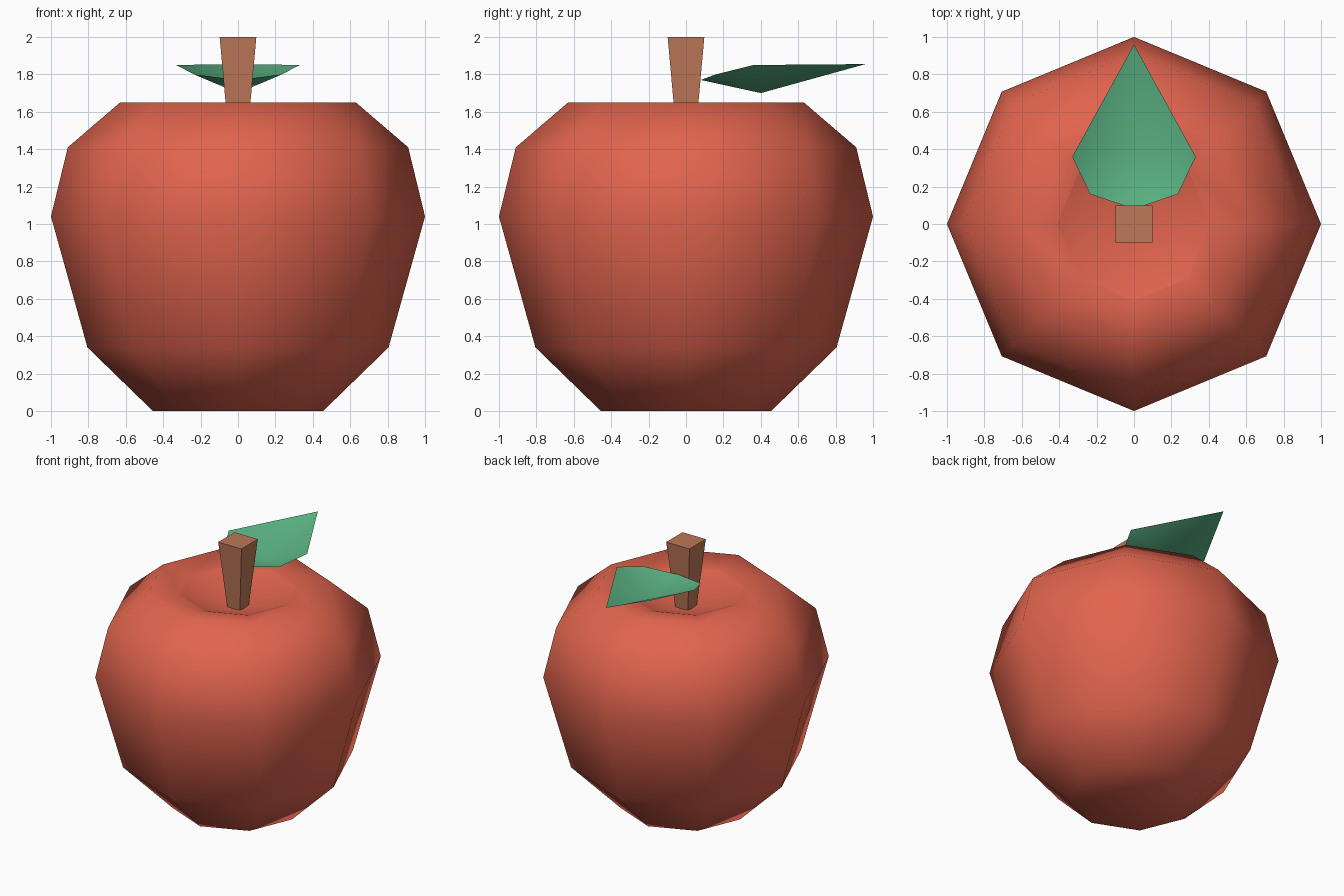
import bpy, math

if "Cube" in bpy.data.objects:
    bpy.data.objects.remove(bpy.data.objects["Cube"])

def material(name, rgb):
    m = bpy.data.materials.new(name)
    m.diffuse_color = (*rgb, 1)
    m.use_nodes = True
    m.node_tree.nodes["Principled BSDF"].inputs["Base Color"].default_value = m.diffuse_color
    return m

RED = material("apple red", (0.75, 0.127, 0.076))
BROWN = material("stem brown", (0.515, 0.188, 0.098))
GREEN = material("leaf green", (0.107, 0.468, 0.238))

def make(name, verts, faces, mat, smooth):
    me = bpy.data.meshes.new(name)
    me.from_pydata(verts, [], faces)
    me.materials.append(mat)
    for p in me.polygons:
        p.use_smooth = smooth
    ob = bpy.data.objects.new(name, me)
    bpy.context.collection.objects.link(ob)
    return ob

def lathe(name, profile, mat, sides=8, phase=0.0, smooth=True):
    """Stack of rings from (radius, z); radius 0 makes a pole."""
    verts, rings, faces = [], [], []
    for r, z in profile:
        n = 1 if r == 0 else sides
        rings.append([len(verts) + i % n for i in range(sides)])
        for i in range(n):
            a = phase + 2 * math.pi * i / sides
            verts.append((r * math.cos(a), r * math.sin(a), z))
    for lo, hi in zip(rings, rings[1:]):
        for i in range(sides):
            j = (i + 1) % sides
            faces.append(tuple(dict.fromkeys((lo[i], lo[j], hi[j], hi[i]))))
    return make(name, verts, faces, mat, smooth)

# fruit body, from the base up to the rim of the hollow
lathe("apple_body", [(0, 0), (0.455, 0), (0.805, 0.34), (1.0, 1.04),
                     (0.91, 1.41), (0.63, 1.65), (0.41, 1.62)], RED)

# hollow around the stem
lathe("stem_hollow", [(0.41, 1.62), (0, 1.48)], RED)

# square stem, wider at the top
q = math.sqrt(2)
lathe("stem", [(0, 1.50), (0.053 * q, 1.50), (0.098 * q, 2.0), (0, 2.0)],
      BROWN, sides=4, phase=math.pi / 4, smooth=False)

# cupped leaf: outline fanned around its low centre point
right = [(0.235, 0.16, 1.80), (0.33, 0.36, 1.85)]
outline = [(0, 0.08, 1.77)] + right + [(0, 0.96, 1.855)]
outline += [(-x, y, z) for x, y, z in reversed(right)]
n = len(outline)
make("leaf", [(0, 0.40, 1.70)] + outline,
     [(0, i + 1, (i + 1) % n + 1) for i in range(n)], GREEN, True)
